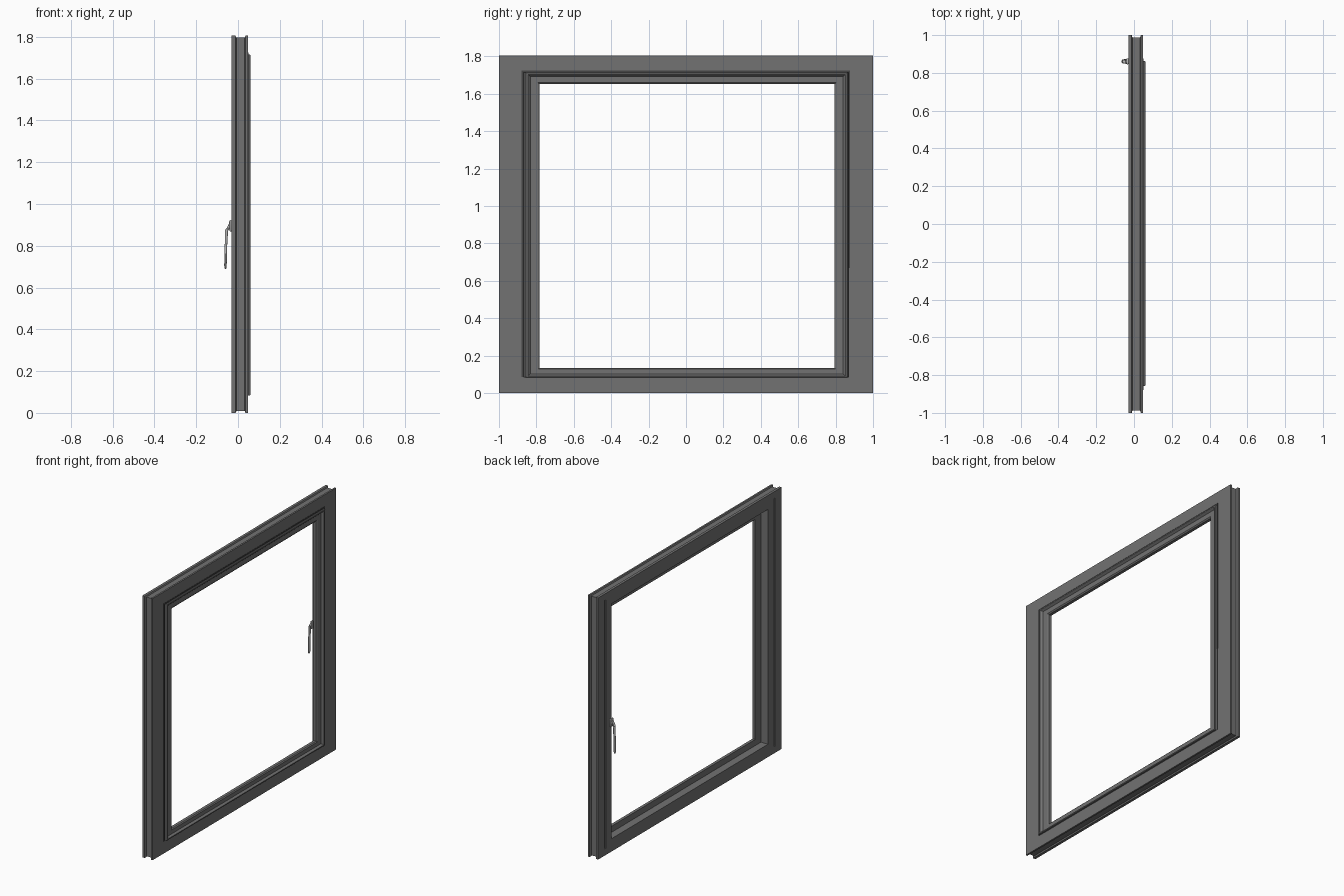
import bpy, bmesh, math
from mathutils import Vector

if "Cube" in bpy.data.objects:
    bpy.data.objects.remove(bpy.data.objects["Cube"])


def material(name, value):
    m = bpy.data.materials.new(name)
    m.diffuse_color = (value, value, value, 1)
    m.use_nodes = True
    m.node_tree.nodes["Principled BSDF"].inputs["Base Color"].default_value = m.diffuse_color
    return m


DARK = material("dark_grey", 0.17)
BLACK = material("seal_black", 0.06)
METAL = material("handle_grey", 0.5)


def make_object(name, bm, mat):
    bmesh.ops.recalc_face_normals(bm, faces=bm.faces)
    mesh = bpy.data.meshes.new(name)
    bm.to_mesh(mesh)
    bm.free()
    ob = bpy.data.objects.new(name, mesh)
    bpy.context.collection.objects.link(ob)
    mesh.materials.append(mat)
    return ob


def ring(name, outer, inner, profile, mat):
    """Mitred rectangular frame; profile is (depth x, 0 = outer .. 1 = inner)."""
    bm = bmesh.new()
    loops = []
    for x, t in profile:
        y0, y1, z0, z1 = (a + (b - a) * t for a, b in zip(outer, inner))
        loops.append([bm.verts.new((x, y, z))
                      for y, z in ((y0, z0), (y1, z0), (y1, z1), (y0, z1))])
    for i, a in enumerate(loops):
        b = loops[(i + 1) % len(loops)]
        for k in range(4):
            n = (k + 1) % 4
            bm.faces.new((a[k], a[n], b[n], b[k]))
    return make_object(name, bm, mat)


def box(name, lo, hi, mat, bevel=0):
    bm = bmesh.new()
    bmesh.ops.create_cube(bm, size=1)
    for v in bm.verts:
        v.co = Vector([l + (h - l) * (c + 0.5) for l, h, c in zip(lo, hi, v.co)])
    if bevel:
        bmesh.ops.bevel(bm, geom=bm.edges[:], offset=bevel, segments=3,
                        profile=0.5, affect='EDGES')
    return make_object(name, bm, mat)


def loft(name, sections, y, mat, sides=20):
    """Oval tube in the xz plane; section = (x, z, half depth, half width, tilt)."""
    bm = bmesh.new()
    rows = []
    for x, z, d, w, tilt in sections:
        row = []
        for k in range(sides):
            a = 2 * math.pi * k / sides
            r = d * math.cos(a)
            row.append(bm.verts.new((x + r * math.cos(tilt), y + w * math.sin(a),
                                     z + r * math.sin(tilt))))
        rows.append(row)
    for a, b in zip(rows, rows[1:]):
        for k in range(sides):
            n = (k + 1) % sides
            bm.faces.new((a[k], a[n], b[n], b[k]))
    bm.faces.new(rows[0])
    bm.faces.new(rows[-1])
    return make_object(name, bm, mat)


# Fixed outer frame, grooved around its outside edge
ring("outer_frame", (-1, 1, 0, 1.805), (-0.87, 0.87, 0.085, 1.72), [
    (-0.03, 0), (-0.03, 0.54), (-0.024, 0.6), (0.027, 0.6), (0.027, 1),
    (0.047, 1), (0.048, 0.98), (0.048, 0), (0.036, 0), (0.032, 0.1),
    (-0.008, 0.1), (-0.012, 0)], DARK)

# Opening sash with an open glazing rebate and a raised outside lip
ring("sash", (-0.92, 0.92, 0.043, 1.765), (-0.783, 0.794, 0.134, 1.652), [
    (-0.03, 0.03), (-0.03, 0.5), (0.024, 0.5), (0.024, 0.62), (0.02, 0.65),
    (0.02, 1), (0.04, 1), (0.046, 0.93), (0.046, 0.64), (0.052, 0.6),
    (0.058, 0.56), (0.06, 0.54), (0.06, 0.47), (0.058, 0.45), (0.03, 0.45),
    (0.021, 0.4), (0.021, 0), (-0.026, 0)], DARK)

# Weather seal strips along the joint
box("seal_left", (0.04, -0.879, 0.085), (0.05, -0.868, 1.724), BLACK)
box("seal_top", (0.04, -0.868, 1.714), (0.05, 0.876, 1.724), BLACK)
box("seal_right", (0.04, 0.869, 0.67), (0.05, 0.876, 1.714), BLACK)

# Handle: base plate, then neck and lever as one swept oval
HY = 0.861
parts = [
    box("handle_base", (-0.04, HY - 0.016, 0.868), (-0.029, HY + 0.016, 0.922), METAL, 0.004),
    loft("handle_lever", [
        (-0.034, 0.898, 0.021, 0.014, math.pi / 2),
        (-0.044, 0.897, 0.020, 0.013, math.radians(85)),
        (-0.050, 0.892, 0.017, 0.012, math.radians(60)),
        (-0.053, 0.882, 0.011, 0.011, math.radians(35)),
        (-0.055, 0.868, 0.008, 0.010, math.radians(12)),
        (-0.057, 0.82, 0.006, 0.010, math.radians(3)),
        (-0.059, 0.76, 0.006, 0.010, math.radians(2)),
        (-0.060, 0.705, 0.006, 0.010, 0),
        (-0.060, 0.694, 0.005, 0.009, 0),
        (-0.060, 0.689, 0.003, 0.005, 0)], HY, METAL),
]
for ob in parts:
    bpy.context.view_layer.objects.active = ob
    ob.select_set(True)
bpy.ops.object.shade_smooth_by_angle(angle=math.radians(40))
